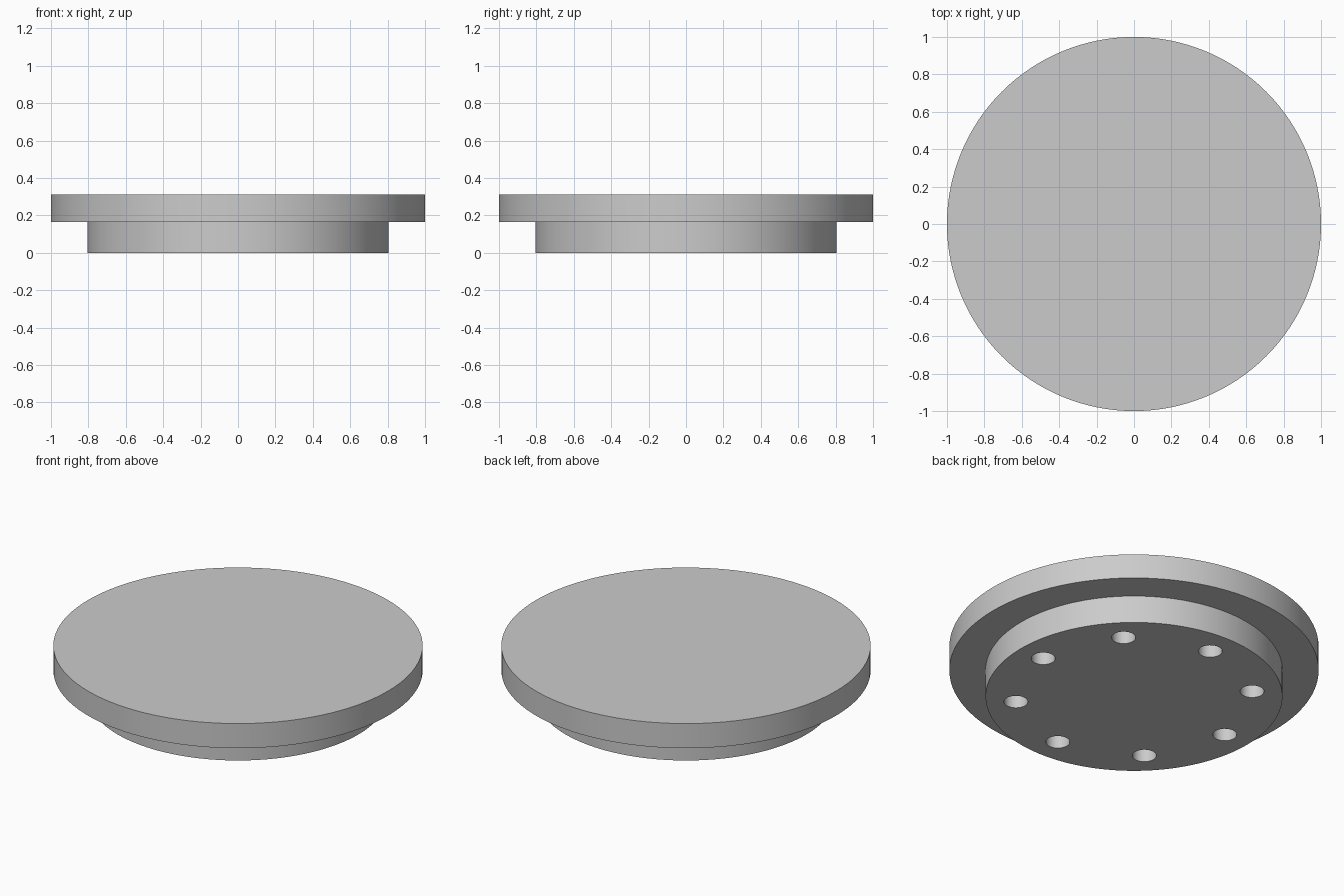
import bpy, bmesh
from math import cos, sin, tau
from mathutils import Matrix, Vector

RIM_RADIUS, BOSS_RADIUS = 1.0, 0.804
BOSS_TOP, RIM_TOP = 0.165, 0.312
HOLE_COUNT, HOLE_RADIUS, HOLE_RING = 8, 0.065, 0.642
SEGMENTS = 128

if "Cube" in bpy.data.objects:
    bpy.data.objects.remove(bpy.data.objects["Cube"], do_unlink=True)

grey = bpy.data.materials.new("light grey")
grey.use_nodes = True
grey.diffuse_color = (0.6, 0.6, 0.6, 1)
grey.node_tree.nodes["Principled BSDF"].inputs["Base Color"].default_value = grey.diffuse_color


def make_object(name, bm):
    bmesh.ops.recalc_face_normals(bm, faces=bm.faces)
    mesh = bpy.data.meshes.new(name)
    bm.to_mesh(mesh)
    bm.free()
    mesh.materials.append(grey)
    obj = bpy.data.objects.new(name, mesh)
    bpy.context.collection.objects.link(obj)
    return obj


# Stepped disc: stacked rings joined by side walls, capped at both ends
bm = bmesh.new()
profile = [(BOSS_RADIUS, 0), (BOSS_RADIUS, BOSS_TOP), (RIM_RADIUS, BOSS_TOP), (RIM_RADIUS, RIM_TOP)]
rings = [[bm.verts.new((r * cos(tau * i / SEGMENTS), r * sin(tau * i / SEGMENTS), z))
          for i in range(SEGMENTS)] for r, z in profile]
for low, high in zip(rings, rings[1:]):
    for i in range(SEGMENTS):
        j = (i + 1) % SEGMENTS
        bm.faces.new((low[i], low[j], high[j], high[i]))
bm.faces.new(rings[0][::-1])
bm.faces.new(rings[-1])
body = make_object("flanged_disc", bm)

# Ring of blind holes in the underside
bm = bmesh.new()
for i in range(HOLE_COUNT):
    a = tau * i / HOLE_COUNT
    centre = Vector((HOLE_RING * cos(a), HOLE_RING * sin(a), 0))
    bmesh.ops.create_cone(bm, cap_ends=True, segments=32, radius1=HOLE_RADIUS,
                          radius2=HOLE_RADIUS, depth=2 * BOSS_TOP,
                          matrix=Matrix.Translation(centre))
cutter = make_object("hole_cutter", bm)
cutter.hide_render = True

cut = body.modifiers.new("holes", "BOOLEAN")
cut.operation = "DIFFERENCE"
cut.solver = "EXACT"
cut.object = cutter

bpy.ops.object.select_all(action="DESELECT")
body.select_set(True)
bpy.context.view_layer.objects.active = body
bpy.ops.object.modifier_apply(modifier=cut.name)
bpy.data.objects.remove(cutter, do_unlink=True)
bpy.ops.object.shade_smooth_by_angle()
